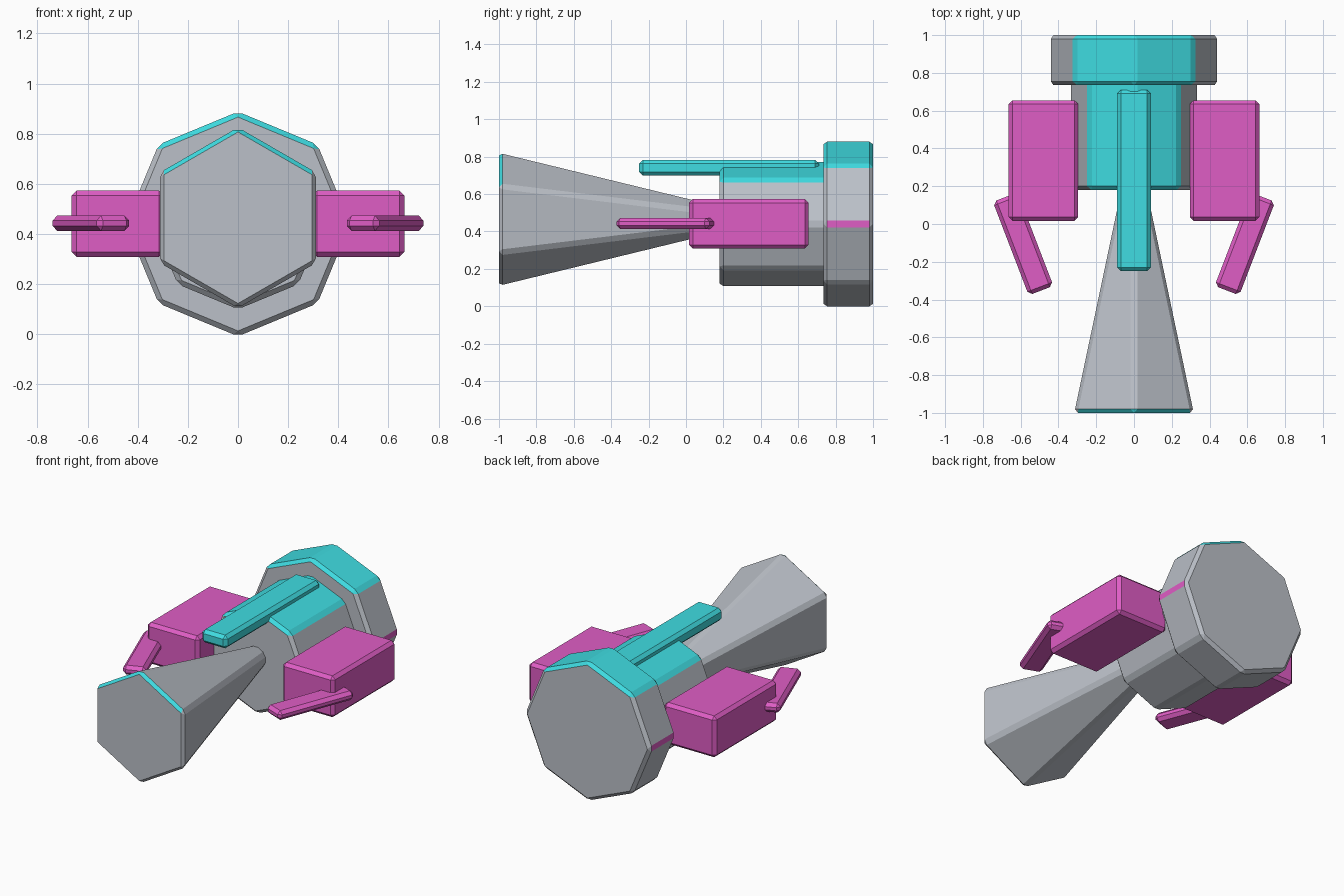
import bpy, bmesh
from math import sin, cos, atan2, pi, radians
from mathutils import Matrix

if "Cube" in bpy.data.objects:
    bpy.data.objects.remove(bpy.data.objects["Cube"])

BEVEL = 0.02


def material(name, rgb):
    m = bpy.data.materials.new(name)
    m.diffuse_color = (*rgb, 1)
    m.use_nodes = True
    m.node_tree.nodes["Principled BSDF"].inputs["Base Color"].default_value = m.diffuse_color
    return m


CYAN = material("cyan", (0.05, 0.72, 0.76))
MAGENTA = material("magenta", (0.74, 0.11, 0.56))
GREY = material("grey", (0.5, 0.53, 0.58))


def finish(name, bm, mats):
    """Chamfer every edge and make the object."""
    bmesh.ops.recalc_face_normals(bm, faces=bm.faces[:])
    bmesh.ops.bevel(bm, geom=bm.edges[:], offset=BEVEL, segments=1,
                    affect='EDGES', clamp_overlap=True)
    bm.normal_update()
    me = bpy.data.meshes.new(name)
    bm.to_mesh(me)
    bm.free()
    for m in mats:
        me.materials.append(m)
    ob = bpy.data.objects.new(name, me)
    bpy.context.collection.objects.link(ob)
    return ob


def prism(name, sides, z, y0, r0, y1, r1):
    """Tapered prism along y with a corner pointing straight up."""
    bm = bmesh.new()
    rings = []
    for y, r in ((y0, r0), (y1, r1)):
        rings.append([bm.verts.new((r * sin(2 * pi * i / sides), y,
                                    z + r * cos(2 * pi * i / sides)))
                      for i in range(sides)])
    a, b = rings
    bm.faces.new(a)
    bm.faces.new(b[::-1])
    for i in range(sides):
        j = (i + 1) % sides
        bm.faces.new((a[i], b[i], b[j], a[j]))
    return finish(name, bm, (GREY, CYAN, MAGENTA))


def paint_top(ob, y_max=9):
    """Colour the upward-facing facets whose centre lies before y_max."""
    for p in ob.data.polygons:
        n = p.normal
        if abs(n.y) < 0.95 and abs(atan2(n.x, n.z)) < radians(50) and p.center.y < y_max:
            p.material_index = 1


def box(name, size, loc, mat, turn=0):
    bm = bmesh.new()
    bmesh.ops.create_cube(bm, size=1, matrix=Matrix.Translation(loc)
                          @ Matrix.Rotation(turn, 4, 'Z')
                          @ Matrix.Diagonal((*size, 1)))
    return finish(name, bm, (mat,))


# Octagonal rear drum, with coloured side ridges
drum = prism("rear_drum", 8, 0.44, 0.735, 0.448, 1.0, 0.448)
paint_top(drum)
for p in drum.data.polygons:
    if abs(p.normal.x) > 0.99:
        p.material_index = 2

# Octagonal main body
paint_top(prism("main_body", 8, 0.44, 0.18, 0.34, 0.78, 0.34))

# Flared hexagonal nose with coloured upper rim
paint_top(prism("nose_cone", 6, 0.465, -1.0, 0.365, 0.25, 0.061), -0.95)

# Flat bar along the top
box("top_bar", (0.18, 0.96, 0.085), (0, 0.23, 0.741), CYAN)

# Side pods and angled fins
for side, s in (("right", 1), ("left", -1)):
    box(side + "_pod", (0.368, 0.638, 0.265), (s * 0.48, 0.336, 0.441), MAGENTA)
    box(side + "_fin", (0.14, 0.53, 0.06), (s * 0.587, -0.105, 0.443), MAGENTA,
        -s * radians(21))
